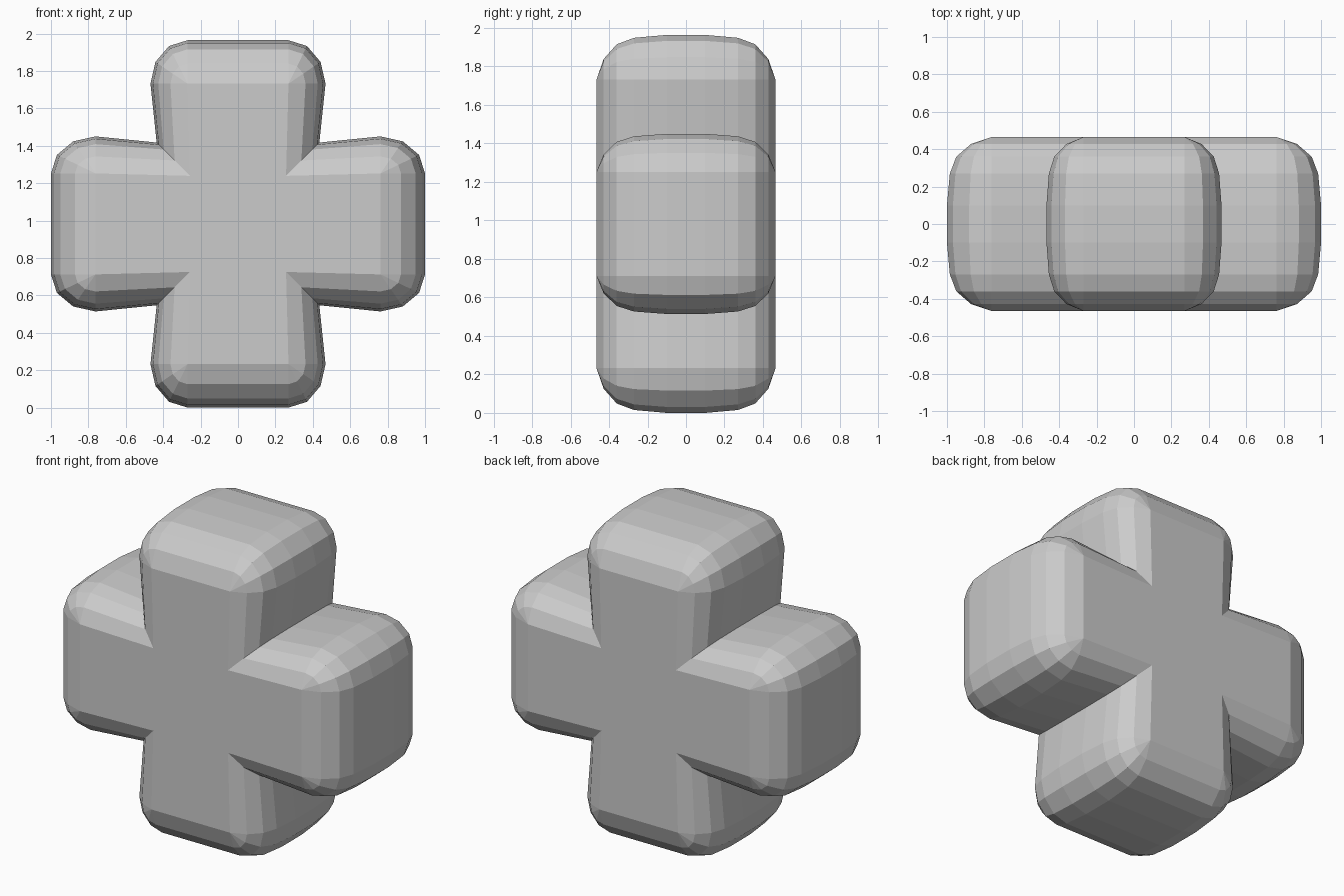
import bpy, bmesh
from math import sin, cos, radians

if "Cube" in bpy.data.objects:
    bpy.data.objects.remove(bpy.data.objects["Cube"])

CENTRE_Z = 0.982
# depth levels: (y, how far the rounded outline is swollen, 0 = flat face edge)
HALF = [(0.465, 0.0), (0.428, 0.46), (0.36, 0.79), (0.27, 0.935), (0.1, 1.0)]
LEVELS = [(-y, f) for y, f in HALF] + [(y, f) for y, f in reversed(HALF)]


def outline(f):
    """Cross outline, clockwise: four round-ended arms joined by sharp notches."""
    pts = []
    for k in range(4):
        reach = 0.75 if k % 2 == 0 else 0.762
        length = 0.232 if k % 2 == 0 else 0.238
        corner = [(0.27 + 0.198 * f * sin(radians(a)),
                   reach + length * f * cos(radians(a))) for a in (0, 30, 60, 90)]
        notch = 0.257 + 0.178 * f
        arm = [(-u, t) for u, t in reversed(corner)] + corner + [(notch, notch)]
        for u, t in arm:
            for _ in range(k):
                u, t = t, -u
            pts.append((u, t))
    return pts


# Rounded cross body: skin the outlines from front to back
bm = bmesh.new()
rings = [[bm.verts.new((x, y, z + CENTRE_Z)) for x, z in outline(f)] for y, f in LEVELS]
n = len(rings[0])
for a, b in zip(rings, rings[1:]):
    for i in range(n):
        j = (i + 1) % n
        bm.faces.new((a[i], a[j], b[j], b[i]))
bm.faces.new(rings[0])
bm.faces.new(rings[-1])
bmesh.ops.remove_doubles(bm, verts=bm.verts[:], dist=0.0005)
bmesh.ops.recalc_face_normals(bm, faces=bm.faces[:])

mesh = bpy.data.meshes.new("rounded_cross")
bm.to_mesh(mesh)
bm.free()
bpy.context.collection.objects.link(bpy.data.objects.new("rounded_cross", mesh))
